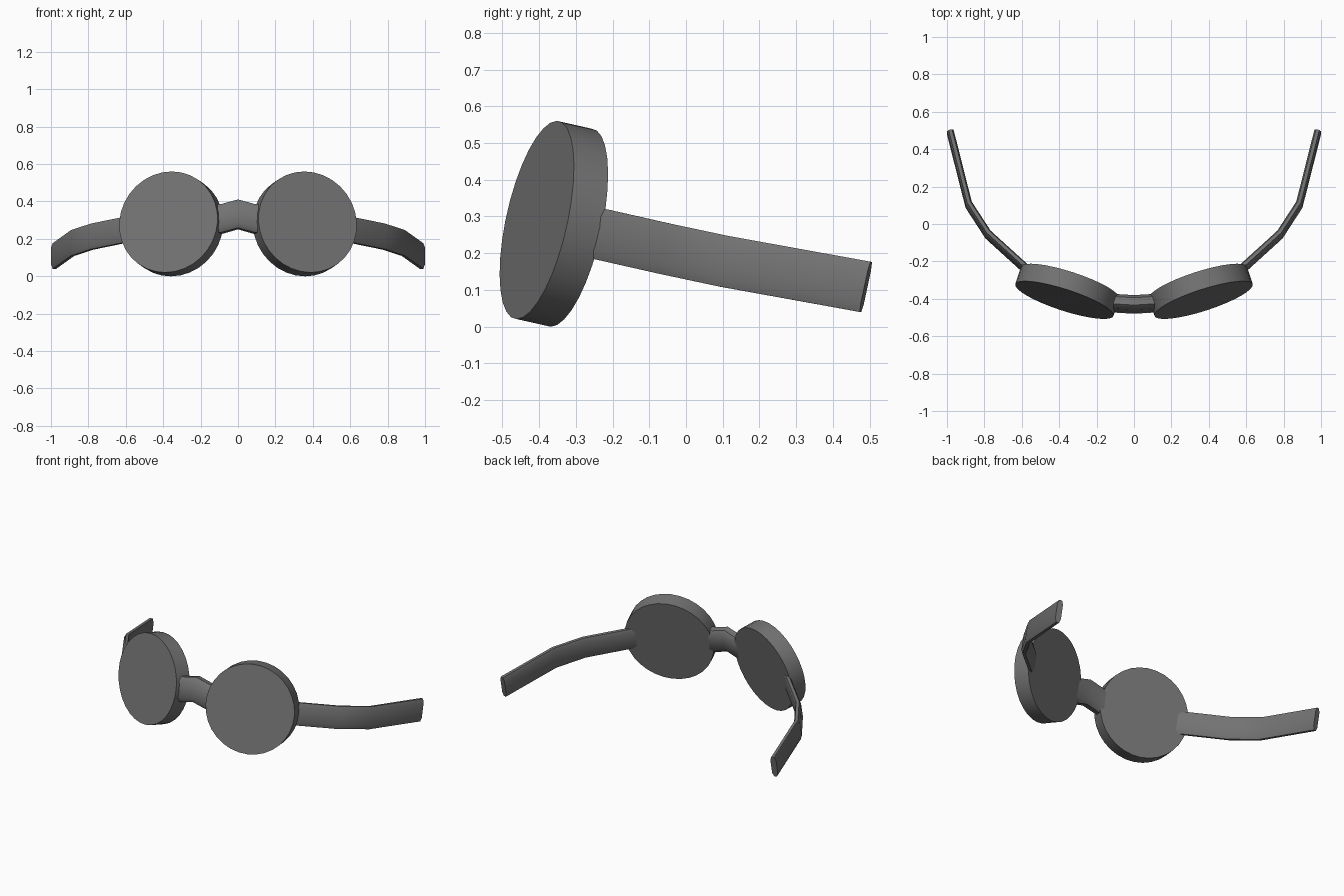
import bpy, bmesh, math
from mathutils import Vector

if "Cube" in bpy.data.objects:
    bpy.data.objects.remove(bpy.data.objects["Cube"])

grey = bpy.data.materials.new("dark_grey")
grey.diffuse_color = (0.17, 0.17, 0.17, 1)
grey.use_nodes = True
grey.node_tree.nodes["Principled BSDF"].inputs["Base Color"].default_value = grey.diffuse_color

UP = Vector((0, 0.21, 0.978)).normalized()   # everything leans back slightly


def finish(name, bm):
    bmesh.ops.recalc_face_normals(bm, faces=bm.faces)
    me = bpy.data.meshes.new(name)
    bm.to_mesh(me)
    bm.free()
    me.materials.append(grey)
    ob = bpy.data.objects.new(name, me)
    bpy.context.collection.objects.link(ob)
    bpy.ops.object.select_all(action='DESELECT')
    ob.select_set(True)
    bpy.context.view_layer.objects.active = ob
    bpy.ops.object.shade_smooth_by_angle(angle=math.radians(40))
    return ob


def strip(name, path, height, thick):
    """Sweep a flat eight-sided section along the path."""
    section = [(0.5, -0.33), (0.5, 0.33), (0.25, 0.5), (-0.25, 0.5),
               (-0.5, 0.33), (-0.5, -0.33), (-0.25, -0.5), (0.25, -0.5)]
    pts = [Vector(p) for p in path]
    bm = bmesh.new()
    rings = []
    for i, p in enumerate(pts):
        a = (p - pts[max(i - 1, 0)]).normalized()
        b = (pts[min(i + 1, len(pts) - 1)] - p).normalized()
        side = (a + b).cross(UP).normalized()
        rings.append([bm.verts.new(p + side * n * thick + UP * u * height)
                      for n, u in section])
    for r, s in zip(rings, rings[1:]):
        for k in range(8):
            j = (k + 1) % 8
            bm.faces.new((r[k], r[j], s[j], s[k]))
    bm.faces.new(rings[0])
    bm.faces.new(rings[-1])
    return finish(name, bm)


for sx, side in ((-1, "left"), (1, "right")):
    # thick round lens, turned outward and tilted up
    bm = bmesh.new()
    bmesh.ops.create_cone(bm, cap_ends=True, segments=32,
                          radius1=0.276, radius2=0.276, depth=0.10)
    yaw, pitch = math.radians(18), math.radians(12)
    normal = Vector((sx * math.sin(yaw) * math.cos(pitch),
                     -math.cos(yaw) * math.cos(pitch), math.sin(pitch)))
    lens = finish(side + "_lens", bm)
    lens.rotation_euler = normal.to_track_quat('Z', 'Y').to_euler()
    lens.location = (sx * 0.357, -0.36, 0.28)

    # bent side arm sloping down toward the back
    arm = [(0.50, -0.315, 0.268), (0.595, -0.225, 0.25), (0.78, -0.057, 0.212),
           (0.884, 0.103, 0.178), (0.982, 0.49, 0.108)]
    strip(side + "_arm", [(sx * x, y, z) for x, y, z in arm], 0.14, 0.036)

# nose bridge, peaked in the middle
strip("nose_bridge", [(-0.17, -0.42, 0.305), (-0.085, -0.425, 0.307),
                      (0, -0.43, 0.331),
                      (0.085, -0.425, 0.307), (0.17, -0.42, 0.305)], 0.155, 0.08)
